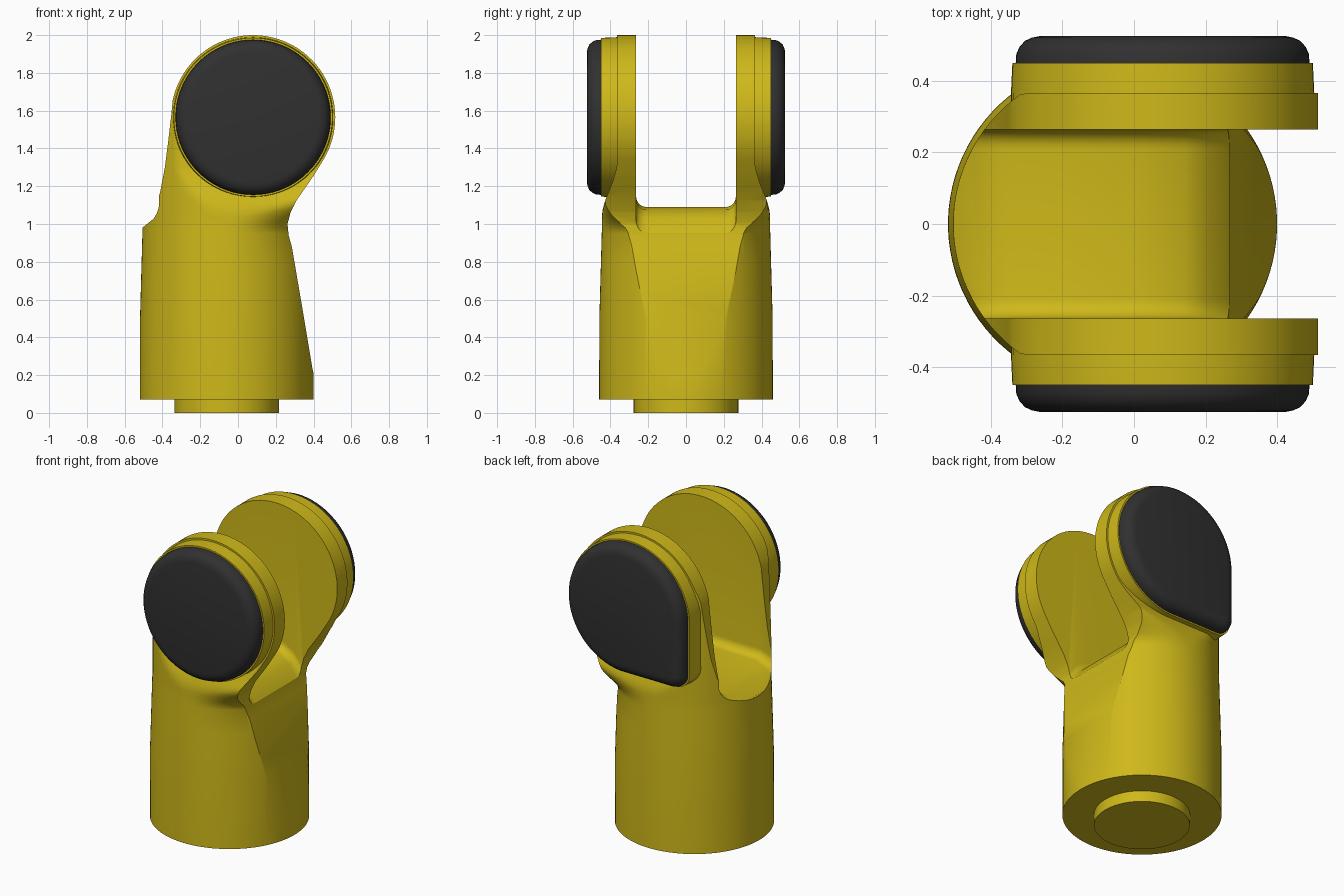
import bpy, bmesh, math

if "Cube" in bpy.data.objects:
    bpy.data.objects.remove(bpy.data.objects["Cube"])

CX, HX, HZ = -0.06, 0.08, 1.565      # column axis x, hinge centre x and z


def material(name, rgb):
    m = bpy.data.materials.new(name)
    m.diffuse_color = (*rgb, 1)
    m.use_nodes = True
    m.node_tree.nodes["Principled BSDF"].inputs["Base Color"].default_value = m.diffuse_color
    return m


yellow = material("yellow_paint", (0.62, 0.48, 0.01))
black = material("black_plastic", (0.03, 0.03, 0.03))


def loft(name, rings, mat=None):
    """Skin equal-sized rings of points and cap both ends."""
    bm = bmesh.new()
    vs = [[bm.verts.new(p) for p in r] for r in rings]
    n = len(vs[0])
    for a, b in zip(vs, vs[1:]):
        for i in range(n):
            j = (i + 1) % n
            bm.faces.new((a[i], a[j], b[j], b[i]))
    bm.faces.new(vs[0][::-1])
    bm.faces.new(vs[-1])
    bmesh.ops.recalc_face_normals(bm, faces=bm.faces)
    me = bpy.data.meshes.new(name)
    bm.to_mesh(me)
    bm.free()
    ob = bpy.data.objects.new(name, me)
    bpy.context.collection.objects.link(ob)
    if mat:
        me.materials.append(mat)
    return ob


def lerp_table(t, x):
    for (a, u), (b, v) in zip(t, t[1:]):
        if x <= b:
            return u + (v - u) * max(0, (x - a) / (b - a))
    return t[-1][1]


def smooth(a, b, x):
    t = min(1, max(0, (x - a) / (b - a)))
    return t * t * (3 - 2 * t)


def spow(v, e):
    return math.copysign(abs(v) ** e, v)


# Body envelope: round column that widens into flat-sided fork cheeks
def section(z, n=96):
    r = lerp_table([(0.07, 0.46), (0.5, 0.459), (1.0, 0.445), (2.2, 0.445)], z)
    ycap = lerp_table([(0.07, 0.5), (1.0, 0.46), (1.12, 0.43), (1.22, 0.39),
                       (1.3, 0.366), (2.2, 0.366)], z)
    k = smooth(0.95, 1.3, z)
    pts = []
    for i in range(n):
        a = 2 * math.pi * (i + 0.5) / n
        c, s = math.cos(a), math.sin(a)
        e = 2 / (2 + 4 * k) if c > 0 else 1
        x = spow(c, e) * (r + 0.4 * k if c > 0 else r)
        y = spow(s, e) * r
        pts.append((CX + x, max(-ycap, min(ycap, y)), z))
    return pts


levels = [0.07, 0.5, 0.8] + [0.95 + 0.03 * i for i in range(13)] + [2.15]
body = loft("forked_body", [section(z) for z in levels], yellow)

# Front silhouette used to trim the envelope
left = [(-0.6, 0), (-0.6, 0.97), (-0.505, 0.98), (-0.47, 1.02), (-0.44, 1.08), (-0.412, 1.17),
        (-0.387, 1.3), (-0.368, 1.45), (-0.353, 1.58)]
head = [(HX + 0.435 * math.cos(math.radians(a)), HZ + 0.435 * math.sin(math.radians(a)))
        for a in range(168, -33, -4)]
right = [(0.4, 1.255), (0.355, 1.19), (0.31, 1.125), (0.278, 1.06), (0.262, 1.0),
         (0.268, 0.94), (0.285, 0.88), (0.35, 0.5), (0.393, 0.24), (0.42, 0.12), (0.42, 0)]
outline = left + head + right
trim = loft("trim_cutter", [[(x, y, z) for x, z in outline] for y in (-0.7, 0.7)])

# Slot between the cheeks, with a humped floor and rounded lower corners
floor = [(-0.8, 0.97), (-0.5, 0.985), (-0.42, 1.05), (-0.34, 1.085), (0.0, 1.09), (0.14, 1.075),
         (0.21, 1.03), (0.28, 0.935), (0.8, 0.93)]


def u_shape(x, f, w=0.264, r=0.055):
    half = [(w - r + r * math.cos(math.radians(a)), f + r + r * math.sin(math.radians(a)))
            for a in range(0, -91, -15)]
    half = [(w, 2.4)] + half
    return [(x, y, z) for y, z in half + [(-y, z) for y, z in half[::-1]]]


slot = loft("slot_cutter", [u_shape(x, f) for x, f in floor])

for cutter, op in ((trim, 'INTERSECT'), (slot, 'DIFFERENCE')):
    cutter.hide_render = True
    m = body.modifiers.new(op.lower(), 'BOOLEAN')
    m.object, m.operation, m.solver = cutter, op, 'EXACT'
deps = bpy.context.evaluated_depsgraph_get()
mesh = bpy.data.meshes.new_from_object(body.evaluated_get(deps))
body.modifiers.clear()
body.data = mesh
mesh.materials.clear()
mesh.materials.append(yellow)
for cutter in (trim, slot):
    bpy.data.objects.remove(cutter)


# Hinge outlines: round at the front, one squared lower corner at the back
def hinge_ring(y, r, corner):
    pts = []
    for i in range(72):
        a = math.radians(5 * i)
        if corner and 180 <= 5 * i <= 270:
            q = r - 0.325
            pts.append((HX - 0.325 + q * math.cos(a), y, HZ - 0.325 + q * math.sin(a)))
        else:
            pts.append((HX + r * math.cos(a), y, HZ + r * math.sin(a)))
    return pts


cap_profile = [(0.445, 0.411), (0.475, 0.409), (0.495, 0.4), (0.512, 0.385),
               (0.521, 0.365), (0.525, 0.345)]
boss_profile = [(0.3, 0.424), (0.365, 0.424), (0.45, 0.42)]
for side, label in ((-1, "front"), (1, "back")):
    for part, prof, mat in (("boss", boss_profile, yellow), ("cap", cap_profile, black)):
        loft(f"{label}_hinge_{part}",
             [hinge_ring(side * y, r, side > 0) for y, r in prof], mat)

# Mounting plug under the column
loft("base_plug", [[(CX + 0.277 * math.cos(math.tau * i / 64),
                     0.277 * math.sin(math.tau * i / 64), z) for i in range(64)]
                   for z in (0, 0.1)], yellow)

# Smooth shading with crisp edges
for ob in bpy.context.collection.objects:
    ob.select_set(True)
    bpy.context.view_layer.objects.active = ob
bpy.ops.object.shade_smooth_by_angle(angle=math.radians(30))
